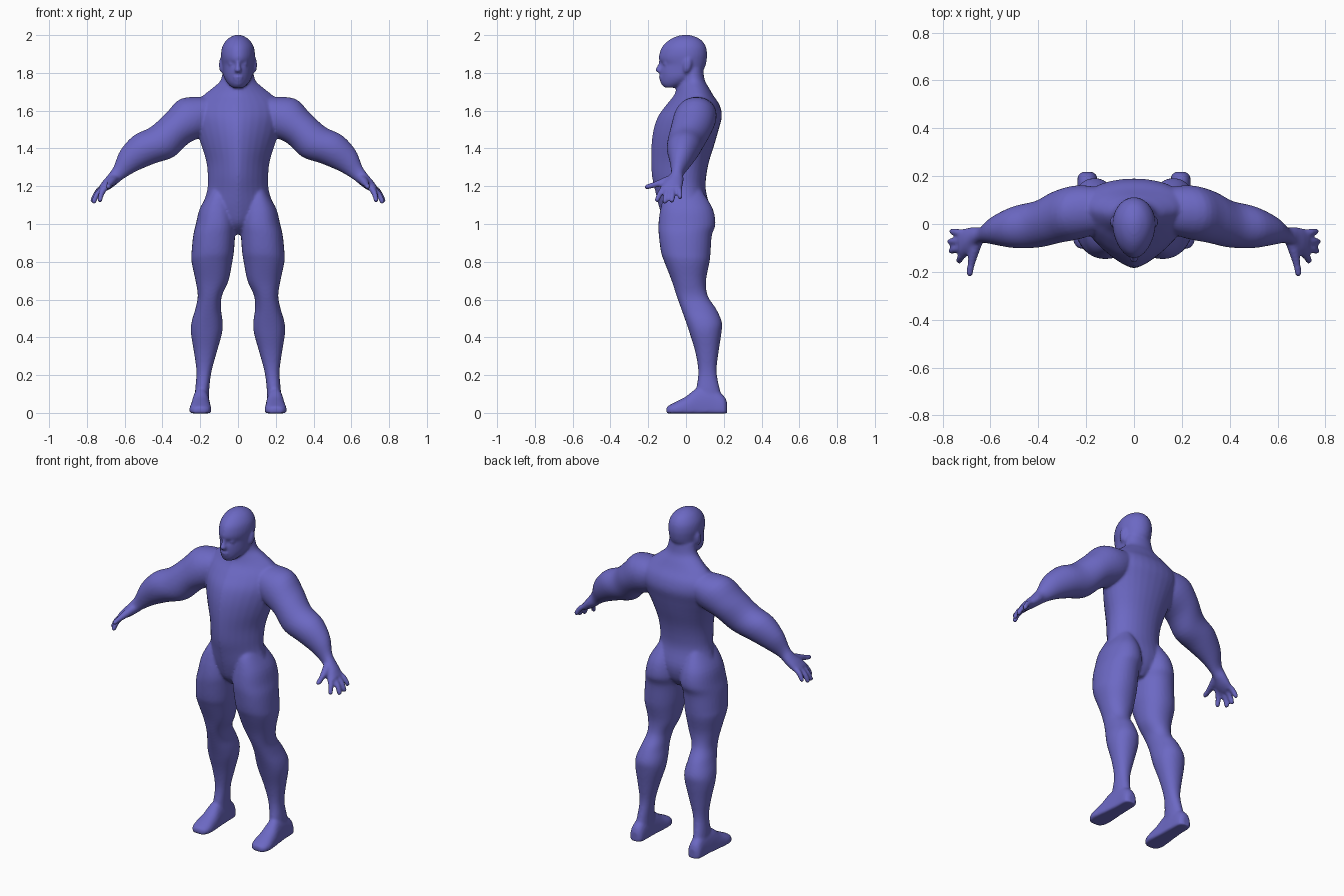
import bpy, bmesh
from math import sin, cos, pi, copysign
from mathutils import Vector, Matrix

bm = bmesh.new()
X, Y, Z = Vector((1, 0, 0)), Vector((0, 1, 0)), Vector((0, 0, 1))


def spline(rows, k=4):
    """Catmull-Rom interpolation of rows of numbers."""
    out = []
    for i in range(len(rows) - 1):
        p = [rows[max(i - 1, 0)], rows[i], rows[i + 1], rows[min(i + 2, len(rows) - 1)]]
        for j in range(k):
            t = j / k
            out.append([0.5 * (2 * b + (c - a) * t + (2 * a - 5 * b + 4 * c - d) * t * t
                               + (3 * b - a - 3 * c + d) * t ** 3) for a, b, c, d in zip(*p)])
    return out + [list(rows[-1])]


def section(c, u, v, ru, vn, vp, en=1.0, ep=1.0, n=32):
    """Superellipse ring with separate depth and roundness on each side."""
    pts = []
    for i in range(n):
        a = 2 * pi * i / n
        cs, sn = cos(a), sin(a)
        e, d = (ep, vp) if sn > 0 else (en, vn)
        pts.append(c + u * ru * copysign(abs(cs) ** e, cs) + v * d * copysign(abs(sn) ** e, sn))
    return pts


def loft(rings, s=1):
    vs = [[bm.verts.new((p.x * s, p.y, p.z)) for p in r] for r in rings]
    n = len(vs[0])
    for a, b in zip(vs, vs[1:]):
        for i in range(n):
            bm.faces.new((a[i], a[(i + 1) % n], b[(i + 1) % n], b[i]))
    bm.faces.new(vs[0][::-1])
    bm.faces.new(vs[-1])


def tube(rows, s):
    """Round finger through (x, y, z, radius) rows."""
    t = (Vector(rows[-1][:3]) - Vector(rows[0][:3])).normalized()
    u = t.orthogonal().normalized()
    v = t.cross(u)
    loft([section(Vector(r[:3]), u, v, r[3], r[3], r[3], n=16) for r in spline(rows)], s)


def ball(loc, size, tilt=0):
    m = Matrix.Translation(loc) @ Matrix.Rotation(tilt, 4, 'X') @ Matrix.Diagonal((*size, 1))
    bmesh.ops.create_uvsphere(bm, u_segments=20, v_segments=12, radius=1, matrix=m)


def stack(rows, en, ep):
    """Centred horizontal sections: z, half width, front y, back y, y of widest point."""
    loft([section(Vector((0, yc, z)), X, Y, w, yc - yf, yb - yc, en, ep)
          for z, w, yf, yb, yc in spline(rows)])


# Torso and neck, with a ridged chest
stack([(0.945, .04, -.05, .07, 0), (1.0, .14, -.11, .11, 0), (1.08, .185, -.14, .125, 0),
       (1.18, .163, -.165, .105, -.01), (1.25, .16, -.18, .107, -.01), (1.33, .168, -.185, .122, 0),
       (1.42, .195, -.183, .15, .01), (1.5, .222, -.172, .173, .03), (1.57, .24, -.148, .19, .05),
       (1.63, .23, -.105, .178, .06), (1.68, .185, -.065, .145, .06), (1.72, .135, -.05, .122, .05),
       (1.76, .093, -.045, .1, .04), (1.82, .08, -.04, .09, .03)], 1.35, 0.95)

# Head
stack([(1.722, .03, -.115, -.04, -.08), (1.745, .055, -.134, 0, -.05), (1.78, .075, -.138, .06, -.02),
       (1.82, .082, -.138, .095, 0), (1.845, .085, -.13, .105, 0), (1.87, .088, -.143, .11, 0),
       (1.9, .09, -.141, .112, 0), (1.94, .083, -.125, .105, 0), (1.975, .06, -.088, .08, 0),
       (1.995, .03, -.045, .04, 0), (2.002, .006, -.01, .01, 0)], 1.1, 1.0)

# Nose, lips, eyes and ears
loft([section(Vector((0, y, z)), X, Y, w, d, d) for z, y, w, d in spline(
    [(1.87, -.13, .01, .01), (1.84, -.136, .011, .014), (1.815, -.142, .018, .022), (1.803, -.136, .016, .014)])])
ball((0, -.129, 1.779), (.028, .015, .007))
ball((0, -.128, 1.766), (.025, .014, .007))
for s in (1, -1):
    ball((s * .034, -.107, 1.847), (.018, .014, .01))
    ball((s * .088, .008, 1.842), (.013, .022, .042), -.2)

for s in (1, -1):
    # Leg: z, inner x, outer x, front y, back y
    legs = [(1.21, .07, .13, -.06, .06), (1.16, .045, .158, -.11, .095), (1.08, .02, .203, -.135, .142),
            (1.0, .01, .223, -.146, .156), (.94, .015, .237, -.144, .137), (.85, .022, .246, -.132, .13),
            (.8, .03, .246, -.115, .125), (.7, .05, .225, -.076, .106), (.62, .085, .213, -.05, .115),
            (.55, .09, .226, -.025, .16), (.48, .081, .246, 0, .19), (.42, .085, .249, .02, .187),
            (.32, .113, .233, .05, .172), (.22, .14, .22, .065, .162), (.13, .152, .226, .055, .178),
            (.05, .153, .232, .04, .2)]
    loft([section(Vector(((a + b) / 2, (f + k) / 2, z)), X, Y, (b - a) / 2, (k - f) / 2, (k - f) / 2, .88, .95)
          for z, a, b, f, k in spline(legs)], s)

    # Foot: y, inner x, outer x, top z
    foot = [(.218, .175, .215, .055), (.2, .155, .235, .09), (.14, .15, .238, .13), (.06, .148, .245, .13),
            (0, .143, .253, .087), (-.055, .142, .257, .058), (-.09, .155, .245, .04), (-.104, .18, .225, .03)]
    loft([section(Vector(((a + b) / 2, y, .016)), X, Z, (b - a) / 2, .019, t - .016, .4, .9)
          for y, a, b, t in spline(foot)], s)

    # Arm and palm: x, y, z, radius across, radius in y
    u = Vector((.61, 0, .79))
    arm = [(.13, .06, 1.61, .08, .09), (.23, .05, 1.57, .118, .112), (.32, .03, 1.508, .1, .11),
           (.40, 0, 1.435, .1, .098), (.495, -.013, 1.395, .093, .088), (.58, -.027, 1.335, .07, .06),
           (.632, -.045, 1.272, .042, .034), (.665, -.055, 1.236, .034, .042), (.695, -.07, 1.208, .029, .054),
           (.725, -.08, 1.182, .019, .056)]
    loft([section(Vector((x, y, z)), u, Y, r, q, q) for x, y, z, r, q in spline(arm)], s)

    # Fingers and thumb: base and tip
    for b, t in (((.705, -.04, 1.2), (.768, -.03, 1.135)), ((.715, -.068, 1.19), (.776, -.075, 1.115)),
                 ((.712, -.095, 1.19), (.77, -.115, 1.11)), ((.7, -.115, 1.195), (.735, -.158, 1.118))):
        b, t = Vector(b), Vector(t)
        m = b.lerp(t, .5) + u * .008
        tube([(*b, .017), (*m, .0155), (*b.lerp(t, .9), .0135), (*t, .007)], s)
    tube([(.65, -.055, 1.245, .025), (.668, -.11, 1.225, .023), (.68, -.165, 1.208, .016),
          (.687, -.205, 1.197, .014), (.689, -.219, 1.194, .007)], s)

bmesh.ops.recalc_face_normals(bm, faces=bm.faces[:])
me = bpy.data.meshes.new("body")
bm.to_mesh(me)
bm.free()
body = bpy.data.objects.new("body", me)
bpy.context.collection.objects.link(body)

# Blue skin
mat = bpy.data.materials.new("blue_skin")
mat.diffuse_color = (.15, .14, .55, 1)
me.materials.append(mat)

# Fuse the parts into one smooth skin
fuse = body.modifiers.new("fuse", 'REMESH')
fuse.mode = 'VOXEL'
fuse.voxel_size = .0075
fuse.use_smooth_shade = True
soft = body.modifiers.new("soften", 'SMOOTH')
soft.factor = .5
soft.iterations = 6
